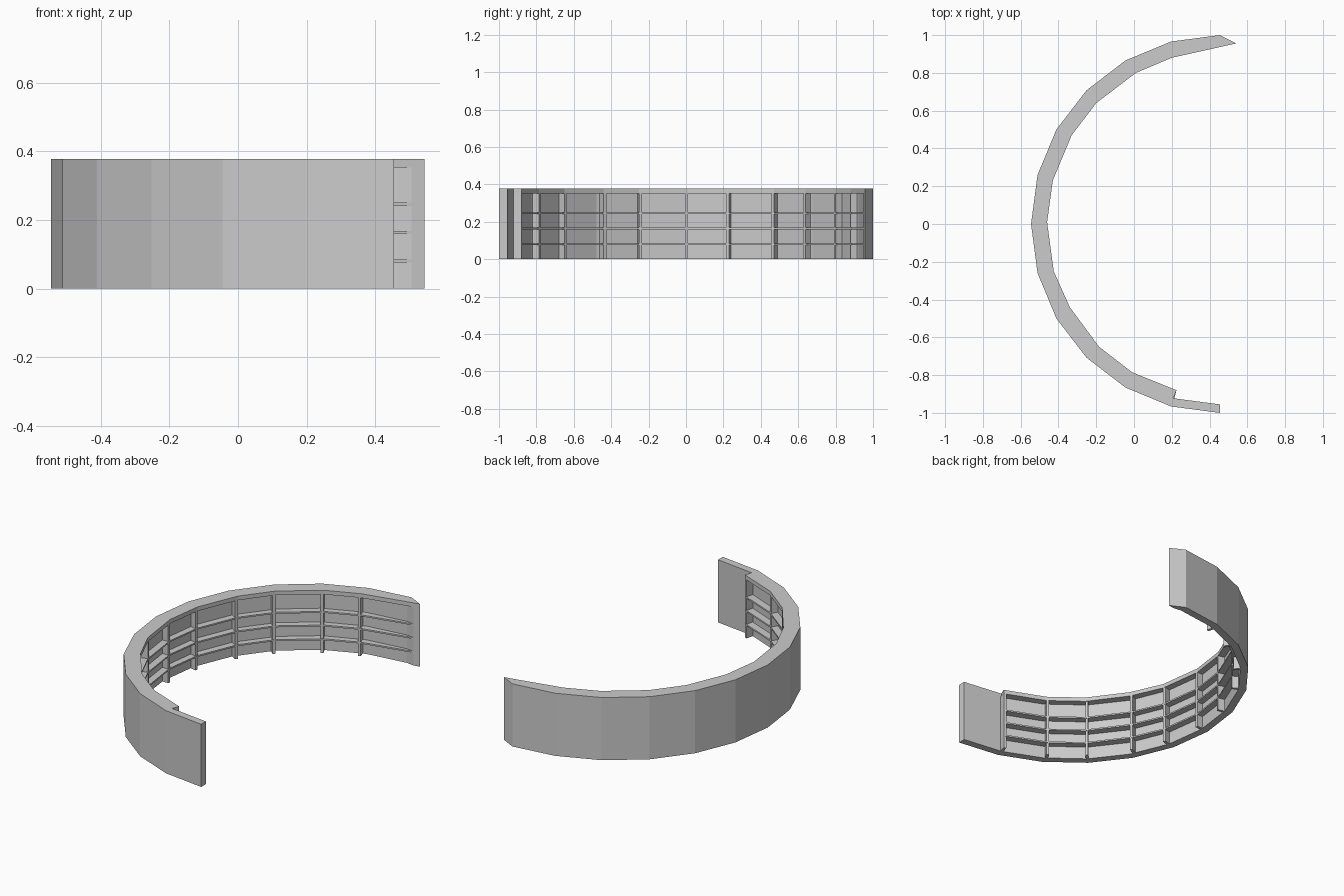
import bpy, bmesh
from math import sin, cos, radians, atan2, pi
from mathutils import Matrix

if "Cube" in bpy.data.objects:
    bpy.data.objects.remove(bpy.data.objects["Cube"])

CX = 0.455      # centre of the arc
H = 0.377       # overall height


def arc(r):
    """Half ring in 15 degree steps, from the +y end round to the -y end."""
    return [(CX + r * cos(radians(a)), r * sin(radians(a))) for a in range(90, 271, 15)]


def prism(name, outline, z0, z1):
    bm = bmesh.new()
    face = bm.faces.new([bm.verts.new((x, y, z0)) for x, y in outline])
    ext = bmesh.ops.extrude_face_region(bm, geom=[face])
    for v in ext["geom"]:
        if isinstance(v, bmesh.types.BMVert):
            v.co.z = z1
    bmesh.ops.recalc_face_normals(bm, faces=bm.faces)
    mesh = bpy.data.meshes.new(name)
    bm.to_mesh(mesh)
    bm.free()
    obj = bpy.data.objects.new(name, mesh)
    bpy.context.collection.objects.link(obj)
    return obj


outer, wall_in = arc(1.0), arc(0.955)
tip, tip_in = (0.543, 0.956), (0.505, 0.948)

# Curved back wall with a slanted end at +y
prism("back_wall", outer + wall_in[::-1] + [tip_in, tip], 0, H)

# Irregular front edge shared by the top and the shelves
front = [(0.20, 0.88), (0.01, 0.80), (-0.20, 0.64), (-0.33, 0.47), (-0.43, 0.23),
         (-0.46, 0.01), (-0.425, -0.25), (-0.34, -0.44), (-0.185, -0.65),
         (-0.01, -0.785), (0.225, -0.88)]
plate = [tip_in] + wall_in[:-1] + front[::-1]

# Top board and three shelves
prism("top_board", plate, 0.352, H)
for i, z in enumerate((0.076, 0.159, 0.241)):
    prism(f"shelf_{i + 1}", plate, z, z + 0.009)

# Upright dividers, running radially from the front edge into the wall
T = 0.016
for i, (x, y) in enumerate(front):
    ang = atan2(y, x - CX)
    r0 = ((x - CX) ** 2 + y * y) ** 0.5
    r1 = 0.965
    shift = T / 2 if i < 6 else -T / 2      # end uprights stay inside the plate
    if i == len(front) - 1:
        shift = -T / 2
    rot = Matrix.Rotation(ang, 2)
    pts = []
    for r, s in ((r0, -T / 2), (r1, -T / 2), (r1, T / 2), (r0, T / 2)):
        t = s + shift
        pts.append((CX + r * cos(ang) - t * sin(ang), r * sin(ang) + t * cos(ang)))
    prism(f"divider_{i + 1}", pts, 0, 0.353)
